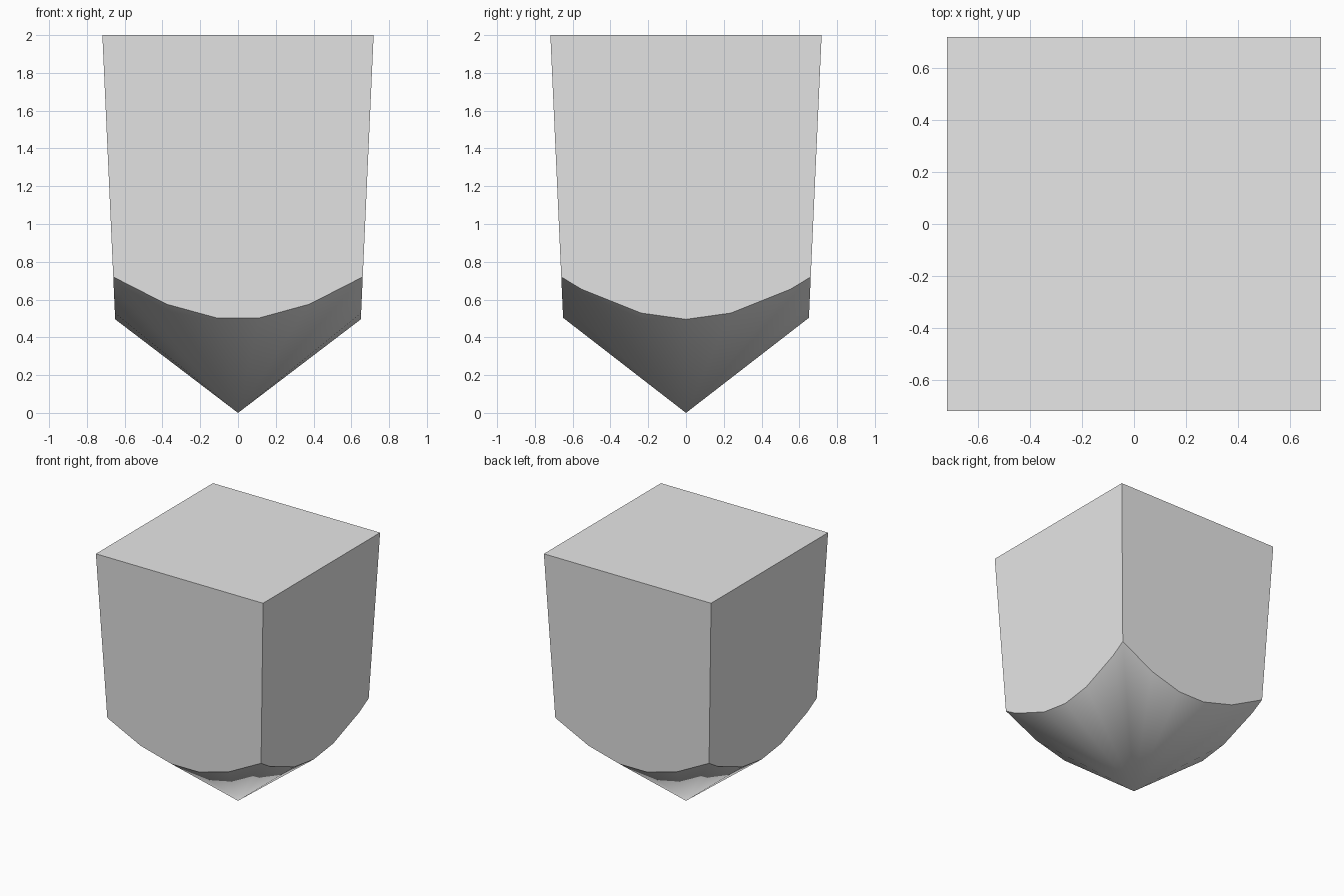
import bpy
import bmesh
from math import cos, sin, tau, radians
from mathutils import Vector

cube = bpy.data.objects.get("Cube")
if cube:
    bpy.data.objects.remove(cube, do_unlink=True)

HEIGHT = 2.0
TOP_HALF = 0.718      # half width at the top
TAPER = 0.045         # inward lean of the walls per unit of height
CONE_SLOPE = 0.762    # rise of the pointed underside per unit of radius
SEGMENTS = 18

grey = bpy.data.materials.new("light_grey")
grey.use_nodes = True
grey.diffuse_color = (0.8, 0.8, 0.8, 1)
grey.node_tree.nodes["Principled BSDF"].inputs["Base Color"].default_value = (0.8, 0.8, 0.8, 1)

# Wide cone standing on its tip
bm = bmesh.new()
radius = HEIGHT / CONE_SLOPE
tip = bm.verts.new((0, 0, 0))
ring = [bm.verts.new((radius * cos(tau * i / SEGMENTS), radius * sin(tau * i / SEGMENTS), HEIGHT))
        for i in range(SEGMENTS)]
for a, b in zip(ring, ring[1:] + ring[:1]):
    bm.faces.new((tip, b, a))
bm.faces.new(ring)

# Four leaning walls slice the cone into a tapered square block
for x, y in ((1, 0), (0, 1), (-1, 0), (0, -1)):
    cut = bmesh.ops.bisect_plane(
        bm, geom=bm.verts[:] + bm.edges[:] + bm.faces[:],
        plane_co=Vector((x * TOP_HALF, y * TOP_HALF, HEIGHT)),
        plane_no=Vector((x, y, -TAPER)), clear_outer=True)
    rim = [e for e in cut["geom_cut"] if isinstance(e, bmesh.types.BMEdge)]
    bmesh.ops.contextual_create(bm, geom=rim)
bmesh.ops.recalc_face_normals(bm, faces=bm.faces[:])

mesh = bpy.data.meshes.new("pointed_block")
bm.to_mesh(mesh)
bm.free()
mesh.materials.append(grey)
block = bpy.data.objects.new("pointed_block", mesh)
bpy.context.collection.objects.link(block)

# Smooth cone, crisp block edges
bpy.ops.object.select_all(action="DESELECT")
block.select_set(True)
bpy.context.view_layer.objects.active = block
bpy.ops.object.shade_smooth_by_angle(angle=radians(30))
